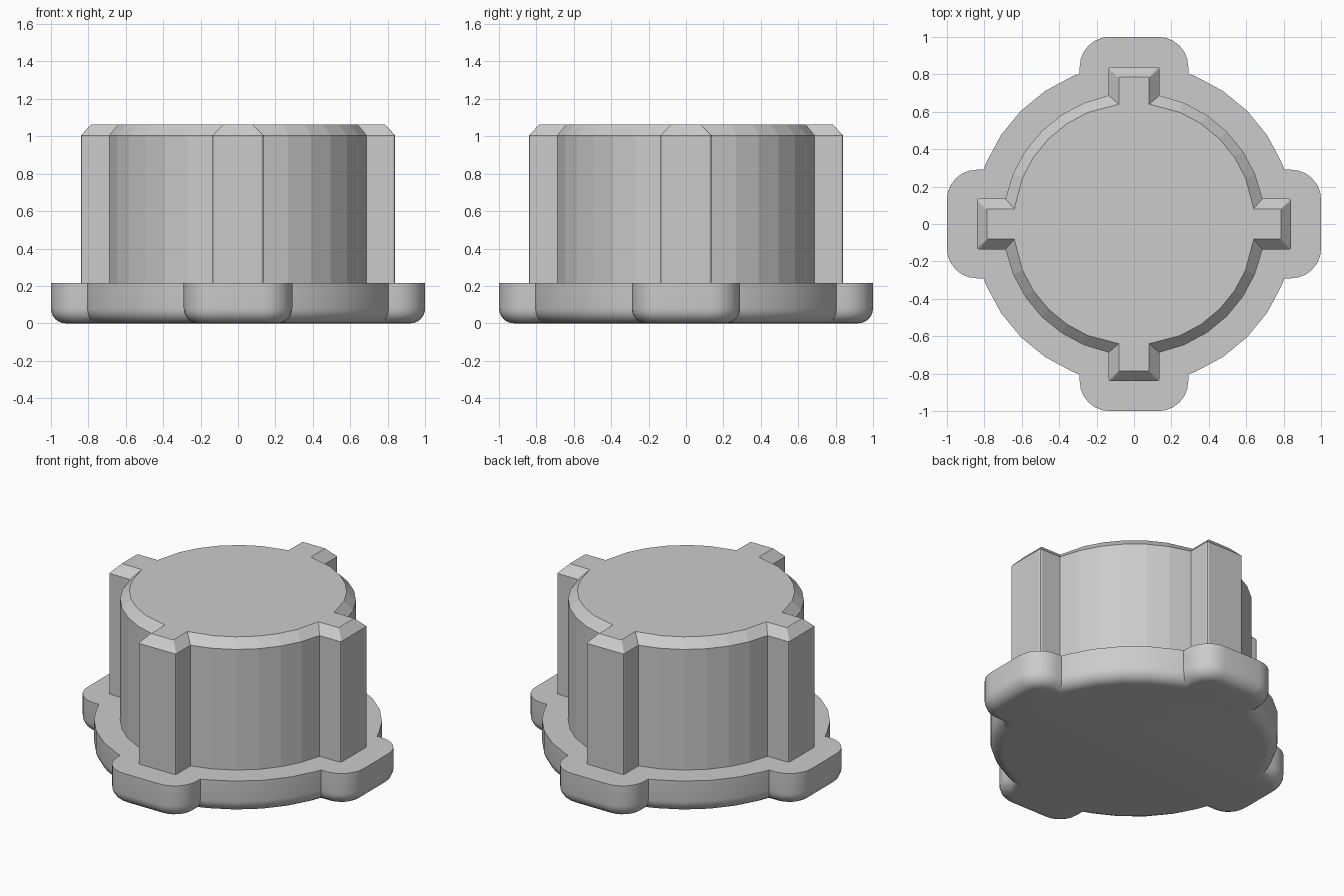
import bpy, bmesh, math
from mathutils import Matrix, Vector

if "Cube" in bpy.data.objects:
    bpy.data.objects.remove(bpy.data.objects["Cube"])


def outline(r, half, out, rad, steps):
    """Circle of radius r with four rounded tabs, counter-clockwise."""
    pts = []
    quarter = []
    # right-hand tab: lower corner, then upper corner
    quarter.append((math.sqrt(r * r - half * half), -half))
    for start, cy in ((-90, -half + rad), (0, half - rad)):
        for i in range(steps + 1):
            a = math.radians(start + 90 * i / steps)
            quarter.append((out - rad + rad * math.cos(a), cy + rad * math.sin(a)))
    quarter.append((math.sqrt(r * r - half * half), half))
    # arc up to the next tab
    for k in range(2, 7):
        a = math.radians(11.25 * k)
        quarter.append((r * math.cos(a), r * math.sin(a)))
    for q in range(4):
        rot = Matrix.Rotation(math.pi / 2 * q, 2)
        pts += [rot @ Vector(p) for p in quarter]
    return pts


def stack(name, rings, mat):
    """Solid skinned through (outline, z) rings."""
    bm = bmesh.new()
    loops = [[bm.verts.new((p.x, p.y, z)) for p in pts] for pts, z in rings]
    n = len(loops[0])
    for lo, hi in zip(loops, loops[1:]):
        for i in range(n):
            j = (i + 1) % n
            bm.faces.new((lo[i], lo[j], hi[j], hi[i]))
    bm.faces.new(loops[0][::-1])
    bm.faces.new(loops[-1])
    me = bpy.data.meshes.new(name)
    bm.to_mesh(me)
    bm.free()
    me.materials.append(mat)
    ob = bpy.data.objects.new(name, me)
    bpy.context.collection.objects.link(ob)
    return ob


grey = bpy.data.materials.new("plain_grey")
grey.diffuse_color = (0.6, 0.6, 0.6, 1)
grey.use_nodes = True
grey.node_tree.nodes["Principled BSDF"].inputs["Base Color"].default_value = grey.diffuse_color

# base flange with four grip tabs and a rounded bottom edge
F = 0.08
rings = []
for i in range(7):
    a = math.pi / 2 * i / 6
    d = F * (1 - math.sin(a))
    rings.append((outline(0.855 - d, 0.29 - d, 1.0 - d, 0.16 - d, 6), F * (1 - math.cos(a))))
rings.append((outline(0.855, 0.29, 1.0, 0.16, 6), 0.215))
flange = stack("base_flange", rings, grey)

# ribbed body with a chamfered top edge
C = 0.055
side = outline(0.70, 0.136, 0.84, 0.012, 2)
top = outline(0.70 - C, 0.136 - C, 0.84 - C, 0.004, 2)
stack("ribbed_body", [(side, 0.2), (side, 1.005), (top, 1.062)], grey)

# smooth the flange's rounded edge, keep its rims sharp
bpy.ops.object.select_all(action='DESELECT')
flange.select_set(True)
bpy.context.view_layer.objects.active = flange
bpy.ops.object.shade_smooth_by_angle(angle=math.radians(30))
